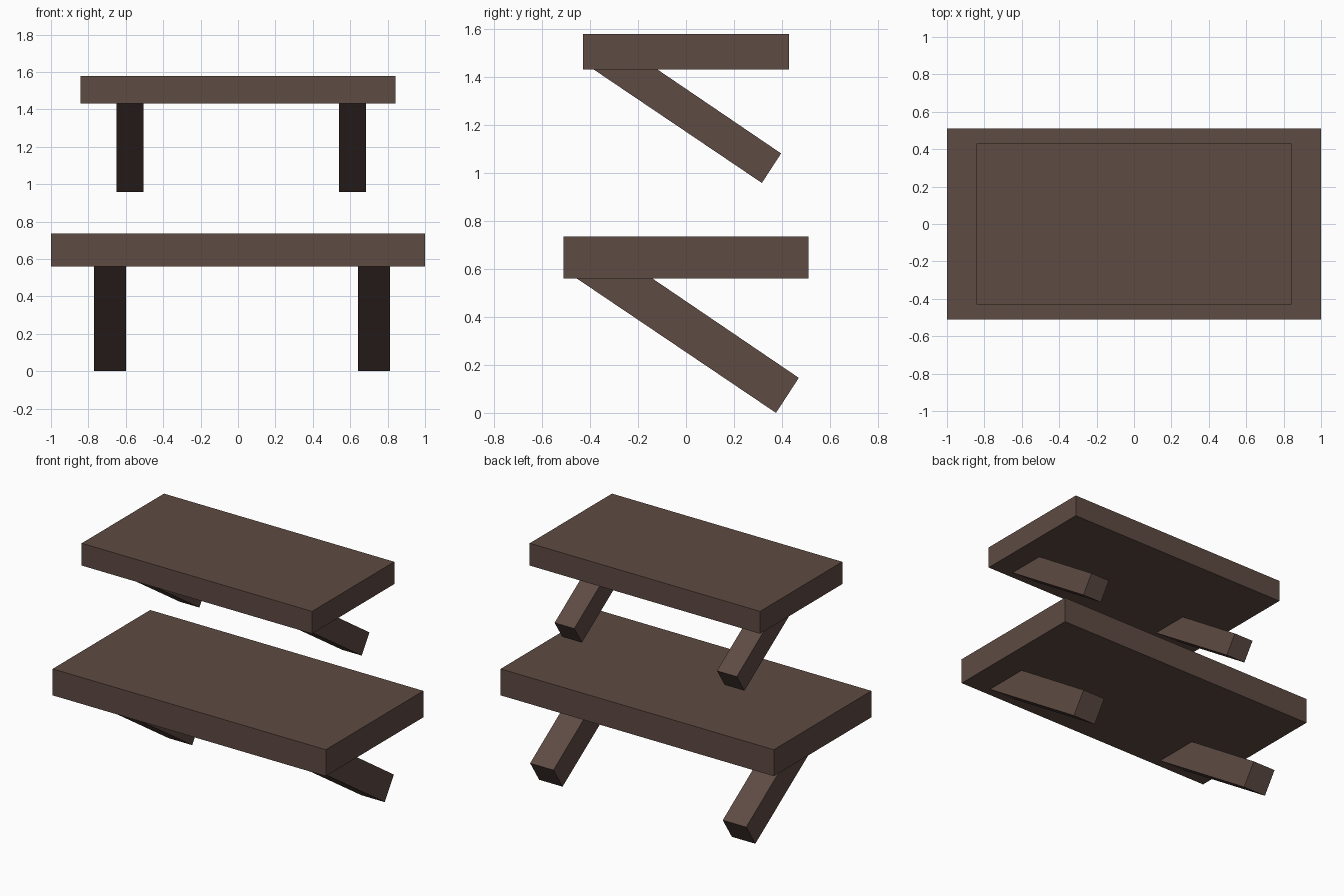
import bpy

if "Cube" in bpy.data.objects:
    bpy.data.objects.remove(bpy.data.objects["Cube"])

wood = bpy.data.materials.new("dark_brown_wood")
wood.diffuse_color = (0.112, 0.069, 0.056, 1)
wood.use_nodes = True
wood.node_tree.nodes["Principled BSDF"].inputs["Base Color"].default_value = wood.diffuse_color


def prism(name, profile, x0, x1):
    """Extrude a (y, z) profile from x0 to x1."""
    n = len(profile)
    verts = [(x, y, z) for x in (x0, x1) for y, z in profile]
    faces = [tuple(reversed(range(n))), tuple(range(n, 2 * n))]
    faces += [(i, (i + 1) % n, n + (i + 1) % n, n + i) for i in range(n)]
    mesh = bpy.data.meshes.new(name)
    mesh.from_pydata(verts, [], faces)
    mesh.materials.append(wood)
    obj = bpy.data.objects.new(name, mesh)
    bpy.context.collection.objects.link(obj)


def shelf(name, s, base):
    """Board with two slanted brackets, scaled by s and raised to base."""
    def place(points):
        return [(y * s, base + z * s) for y, z in points]

    # flat board
    prism(name + "_board", place([(-0.51, 0.56), (0.51, 0.56), (0.51, 0.735), (-0.51, 0.735)]), -s, s)
    # slanted brackets, trimmed at the underside of the board
    bracket = place([(-0.455, 0.56), (0.375, 0.0), (0.47, 0.146), (-0.14, 0.56)])
    for side, x0, x1 in (("left", -0.77, -0.598), ("right", 0.641, 0.812)):
        prism(f"{name}_{side}_bracket", bracket, x0 * s, x1 * s)


shelf("lower_shelf", 1.0, 0.0)
shelf("upper_shelf", 0.843, 0.958)
